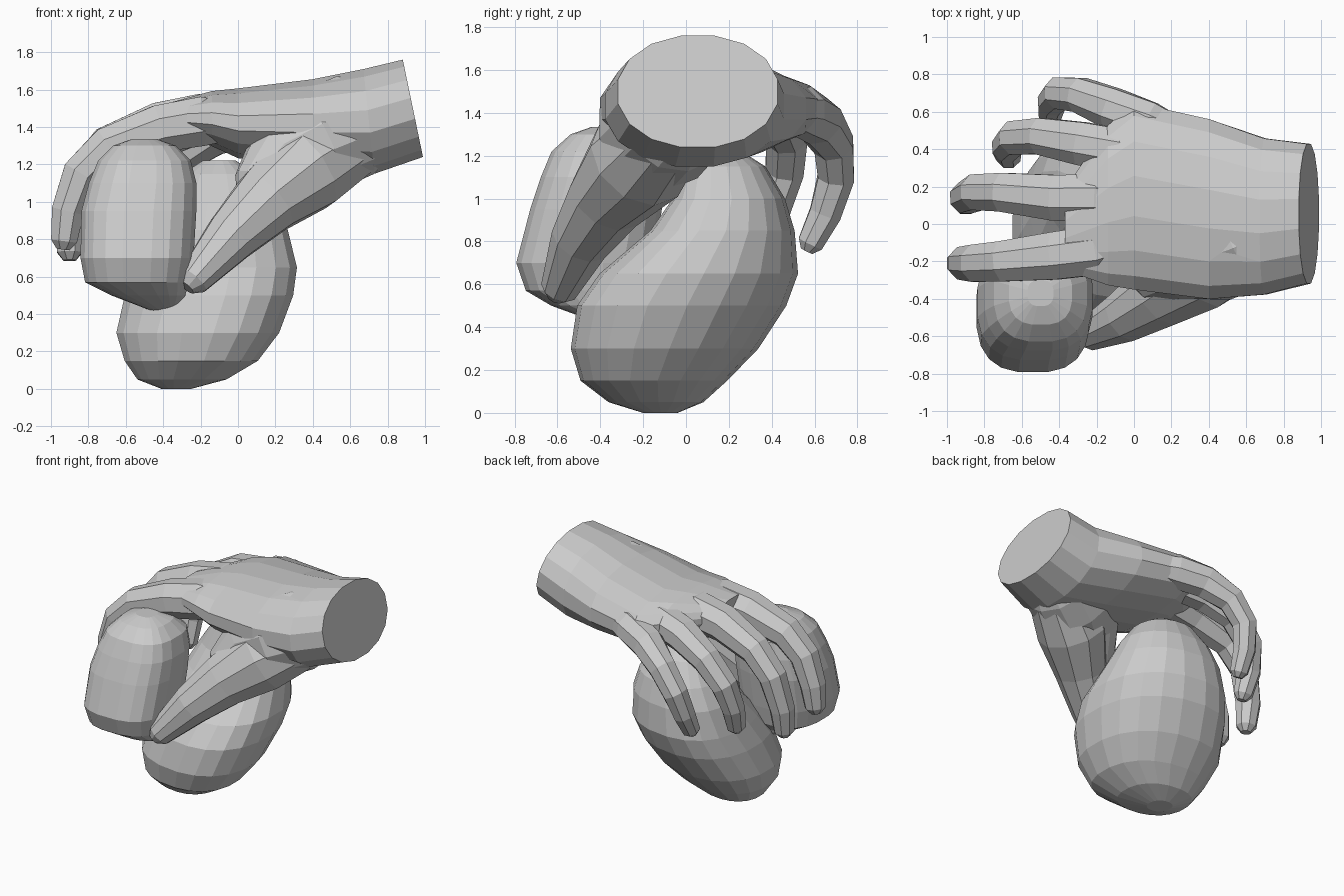
import bpy, bmesh, math
from mathutils import Vector

if "Cube" in bpy.data.objects:
    bpy.data.objects.remove(bpy.data.objects["Cube"])


def loft(name, rings, sides, power=2.0):
    """Skin rings of (centre, half-axis u, half-axis v); power > 2 makes them boxier."""
    bm = bmesh.new()
    loops = []
    for c, u, v in rings:
        loop = []
        for i in range(sides):
            a = 2 * math.pi * (i + 0.5) / sides
            ca, sa = math.cos(a), math.sin(a)
            p = c + u * math.copysign(abs(ca) ** (2 / power), ca) \
                + v * math.copysign(abs(sa) ** (2 / power), sa)
            loop.append(bm.verts.new(p))
        loops.append(loop)
    for a, b in zip(loops, loops[1:]):
        for i in range(sides):
            j = (i + 1) % sides
            bm.faces.new((a[i], a[j], b[j], b[i]))
    bm.faces.new(loops[0])
    bm.faces.new(loops[-1])
    bmesh.ops.recalc_face_normals(bm, faces=bm.faces)
    me = bpy.data.meshes.new(name)
    bm.to_mesh(me)
    bm.free()
    ob = bpy.data.objects.new(name, me)
    bpy.context.collection.objects.link(ob)
    return ob


def stack(name, levels, sides, power=2.0, skew=0.0):
    """Loft of horizontal rings: z, centre x, centre y, radius x, radius y."""
    k = math.sqrt(1 - skew * skew)
    return loft(name, [(Vector((x, y, z)), Vector((rx, skew * ry, 0)), Vector((0, k * ry, 0)))
                       for z, x, y, rx, ry in levels], sides, power)


def tube(name, path, radii, sides=8):
    """Tube along points with a rounded tip."""
    pts = [Vector(p) for p in path]
    rad = list(radii)
    d = (pts[-1] - pts[-2]).normalized()
    pts.append(pts[-1] + d * rad[-1] * 0.6)
    rad.append(rad[-1] * 0.5)
    rings = []
    for i, p in enumerate(pts):
        t = (pts[min(i + 1, len(pts) - 1)] - pts[max(i - 1, 0)]).normalized()
        u = t.cross(Vector((0, 1, 0))).normalized()
        rings.append((p, u * rad[i], t.cross(u) * rad[i]))
    return loft(name, rings, sides)


# Large egg-shaped lobe at the bottom
stack("large_lobe", [
    (0.0, -.33, -.12, .08, .08), (.05, -.30, -.14, .24, .22),
    (.15, -.25, -.15, .36, .34), (.3, -.215, -.10, .44, .435),
    (.5, -.155, -.02, .455, .485), (.65, -.12, .06, .44, .46),
    (.85, -.11, .17, .38, .335), (1.0, -.1, .2, .31, .26),
    (1.15, -.1, .18, .2, .19), (1.22, -.1, .17, .09, .09)], 20, 2.25, -.14)

# Smaller boxy lobe at the front left, with its neck toward the large lobe
stack("small_lobe", [
    (.42, -.40, -.32, .07, .09), (.5, -.48, -.43, .2, .2),
    (.57, -.54, -.46, .28, .29), (.7, -.54, -.47, .305, .325),
    (.95, -.53, -.42, .31, .31), (1.1, -.51, -.39, .29, .29),
    (1.22, -.50, -.37, .25, .26), (1.3, -.50, -.37, .17, .17),
    (1.335, -.50, -.37, .07, .07)], 20, 2.7)

# Palm and wrist: x, centre y, centre z, half width, half height, tilt of the ring
palm = [(.935, .055, 1.5, .38, .265, -.055), (.7, .04, 1.43, .425, .285, -.03),
        (.4, .08, 1.42, .49, .24, 0), (.0, .15, 1.42, .51, .19, 0),
        (-.14, .1, 1.445, .435, .15, 0), (-.37, -.03, 1.45, .22, .08, 0)]
hand = loft("hand", [(Vector((x, y, z)), Vector((0, ry, 0)), Vector((s, 0, rz)))
                     for x, y, z, ry, rz, s in palm], 16, 2.1)

# Thumb with its fleshy base
base = tube("thumb_base", [(.78, .02, 1.45), (.6, -.06, 1.4), (.4, -.14, 1.31),
                           (.22, -.21, 1.22), (.1, -.3, 1.07)], (.2, .29, .29, .21, .14), 12)
thumb = tube("thumb", [(.68, -.05, 1.38), (.36, -.22, 1.18), (.15, -.37, 1.0),
                       (-.04, -.49, .81), (-.24, -.59, .58)], (.2, .25, .19, .145, .09), 10)

# Four fingers rooted inside the palm, all sharing one taper
taper = (.085, .14, .135, .114, .105, .092, .074)
index = [(.05, -.08, 1.43), (-.2, -.14, 1.43), (-.42, -.17, 1.39), (-.7, -.2, 1.29),
         (-.84, -.21, 1.15), (-.91, -.21, .95), (-.93, -.21, .79)]
middle = [(.05, .12, 1.46), (-.2, .14, 1.45), (-.42, .14, 1.41), (-.7, .17, 1.3),
          (-.84, .17, 1.14), (-.9, .14, .9), (-.9, .12, .73)]
ring = [(.15, .34, 1.44), (-.08, .39, 1.44), (-.28, .43, 1.4), (-.5, .47, 1.29),
        (-.64, .46, 1.13), (-.68, .41, .95), (-.67, .36, .79)]
little = [(.3, .46, 1.42), (.08, .54, 1.41), (-.12, .62, 1.36), (-.29, .69, 1.25),
          (-.4, .70, 1.1), (-.44, .65, .93), (-.45, .58, .79)]
digits = [base, thumb]
for name, path, size in (("index_finger", index, 1.02), ("middle_finger", middle, .98),
                         ("ring_finger", ring, .92), ("little_finger", little, .87)):
    digits.append(tube(name, path, [r * size for r in taper]))

# Fuse the digits into the hand
bpy.context.view_layer.objects.active = hand
for d in digits:
    m = hand.modifiers.new("fuse", 'BOOLEAN')
    m.operation = 'UNION'
    m.solver = 'EXACT'
    m.object = d
    bpy.ops.object.modifier_apply(modifier=m.name)
    bpy.data.objects.remove(d)
